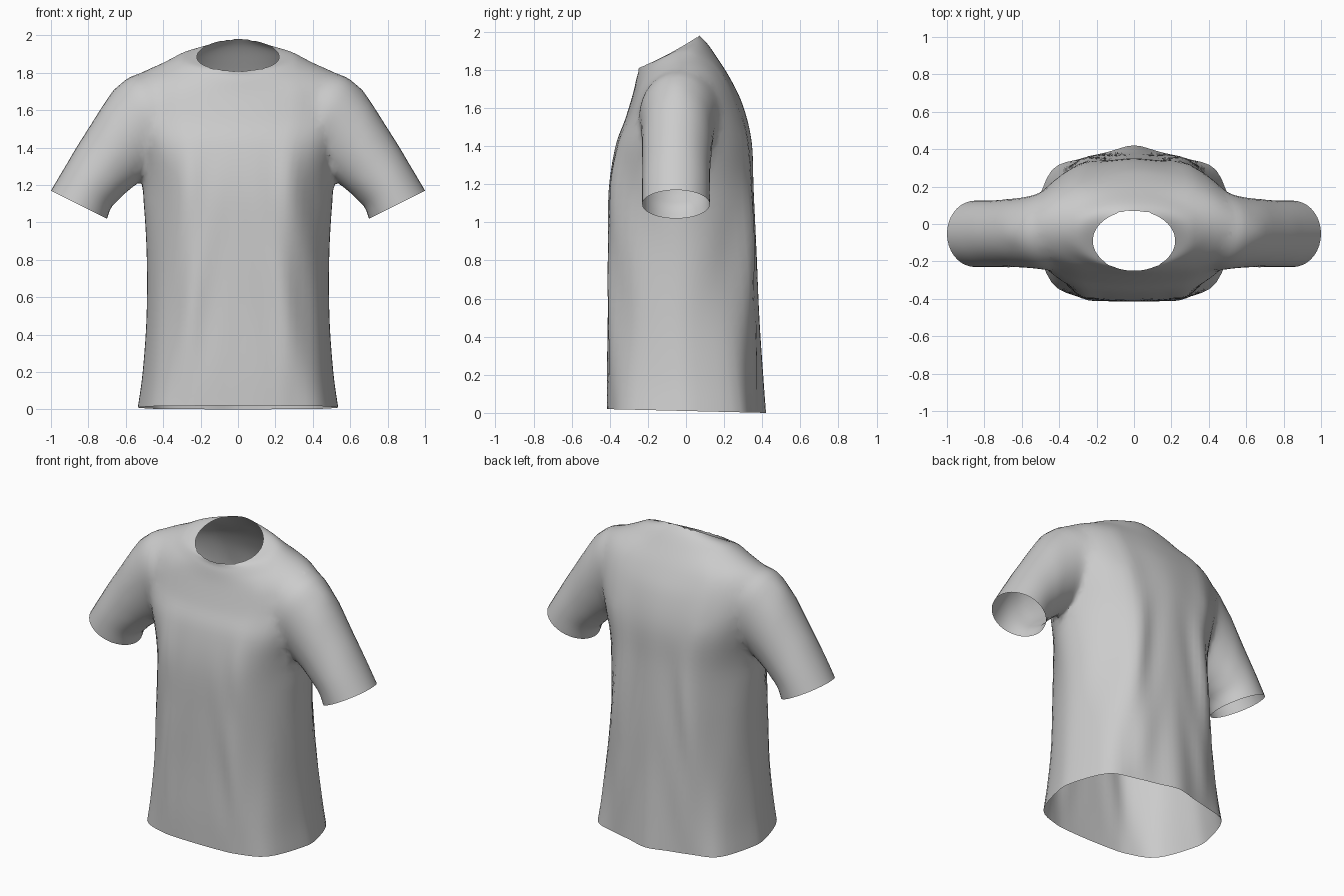
import bpy, bmesh, math
from mathutils import Vector

if "Cube" in bpy.data.objects:
    bpy.data.objects.remove(bpy.data.objects["Cube"])


def make_material(name, value):
    mat = bpy.data.materials.new(name)
    mat.use_nodes = True
    colour = (value, value, value, 1)
    mat.diffuse_color = colour
    mat.node_tree.nodes["Principled BSDF"].inputs["Base Color"].default_value = colour
    return mat


cloth = make_material("grey cloth", 0.6)


def spline(points, steps, closed):
    """Smooth curve through the points."""
    n = len(points)
    pick = (lambda i: points[i % n]) if closed else (lambda i: points[max(0, min(n - 1, i))])
    out = []
    for i in range(n if closed else n - 1):
        a, b, c, d = (pick(i + k) for k in (-1, 0, 1, 2))
        for s in range(steps):
            t = s / steps
            out.append(b + (c - a) * (t / 2) + (a * 2 - b * 5 + c * 4 - d) * (t * t / 2)
                       + (b * 3 - a - c * 3 + d) * (t ** 3 / 2))
    if not closed:
        out.append(points[-1])
    return out


def loft(name, rings, ring_steps, length_steps):
    """Closed tube through rings of equal point count, with one face as cap at each end."""
    rings = [spline(r, ring_steps, True) for r in rings]
    columns = [spline(list(col), length_steps, False) for col in zip(*rings)]
    bm = bmesh.new()
    rows = [[bm.verts.new(p) for p in row] for row in zip(*columns)]
    for low, high in zip(rows, rows[1:]):
        for i in range(len(low)):
            bm.faces.new((low[i - 1], low[i], high[i], high[i - 1]))
    bm.faces.new(rows[0])
    bm.faces.new(rows[-1])
    bmesh.ops.recalc_face_normals(bm, faces=bm.faces)
    mesh = bpy.data.meshes.new(name)
    bm.to_mesh(mesh)
    bm.free()
    mesh.materials.append(cloth)
    obj = bpy.data.objects.new(name, mesh)
    bpy.context.collection.objects.link(obj)
    return obj


def torso_ring(w, c, h, drape, yf, zf, yb, zb, lift):
    """Half width w; drape blends an oval into flat panels of half width c whose sides
    have fullness h; lift raises the shoulder line."""
    m = c + (w - c) * 0.65
    back = min(0.93, 0.35 / yb)
    panel = [(0, -1), (c * 0.55, -0.99), (c, -0.95), (m, -h), (w, -0.2),
             (w, 0.15), (m, h * 0.9), (c, back), (c * 0.5, 0.5 + back / 2), (0, 1)]
    half = []
    for i, (px, py) in enumerate(panel):
        t = math.pi * i / 9
        half.append((w * math.sin(t) * (1 - drape) + px * drape,
                     -math.cos(t) * (1 - drape) + py * drape))
    outline = half + [(-x, y) for x, y in half[-2:0:-1]]
    return [Vector((x, (yf + yb) / 2 + y * (yb - yf) / 2,
                    zf + (zb - zf) * (y + 1) / 2 + lift * (x / w) ** 2))
            for x, y in outline]


# Body: hem to collar
body_levels = [
    (0.525, 0.28, 0.76, 1, -0.415, 0.02, 0.42, 0.0, 0),
    (0.50, 0.28, 0.72, 1, -0.415, 0.2, 0.405, 0.2, 0),
    (0.48, 0.28, 0.66, 1, -0.41, 0.5, 0.385, 0.5, 0),
    (0.48, 0.28, 0.6, 1, -0.41, 0.85, 0.37, 0.85, 0),
    (0.50, 0.28, 0.58, 1, -0.405, 1.17, 0.355, 1.17, 0),
    (0.53, 0.3, 0.72, 0.9, -0.37, 1.4, 0.345, 1.42, 0),
    (0.57, 0.33, 0.7, 0.6, -0.32, 1.54, 0.30, 1.61, 0.02),
    (0.55, 0.34, 0.65, 0.3, -0.28, 1.67, 0.235, 1.75, 0.06),
    (0.41, 0.3, 0.6, 0, -0.26, 1.755, 0.16, 1.87, 0.03),
    (0.31, 0.2, 0.6, 0, -0.25, 1.79, 0.11, 1.94, 0.02),
    (0.22, 0.1, 0.6, 0, -0.25, 1.81, 0.07, 1.98, -0.01),
]
shirt = loft("shirt", [torso_ring(*r) for r in body_levels], 4, 5)

# Drape folds running down from the armpits
for v in shirt.data.vertices:
    x, y, z = v.co
    fade = max(0, math.sin(math.pi * min(1, z / 1.5))) * min(1, abs(x) / 0.3)
    v.co.y += 0.008 * fade * math.sin(30 * abs(x) + 7 * z)


def sleeve_ring(top, bottom, yf, yb, side):
    """Oval spanning a top and a bottom point given in x and z."""
    a, b = Vector((top[0], 0, top[1])), Vector((bottom[0], 0, bottom[1]))
    ring = []
    for i in range(12):
        t = math.tau * i / 12
        p = (a + b) / 2 + (a - b) / 2 * math.cos(t)
        p.y = (yf + yb) / 2 + (yb - yf) / 2 * math.sin(t)
        p.x *= side
        ring.append(p)
    return ring


# Sleeves: inside the shoulder to the cuff
sleeve_levels = [
    ((0.34, 1.80), (0.28, 1.42), -0.17, 0.11),
    ((0.50, 1.80), (0.38, 1.36), -0.245, 0.18),
    ((0.63, 1.75), (0.46, 1.27), -0.24, 0.155),
    ((0.82, 1.47), (0.58, 1.17), -0.23, 0.13),
    ((0.92, 1.305), (0.67, 1.09), -0.23, 0.125),
    ((1.0, 1.17), (0.70, 1.02), -0.23, 0.125),
]
for side in (-1, 1):
    sleeve = loft("sleeve", [sleeve_ring(*r, side) for r in sleeve_levels], 3, 5)
    sleeve.hide_render = True
    union = shirt.modifiers.new("join sleeve", "BOOLEAN")
    union.operation = "UNION"
    union.solver = "EXACT"
    union.object = sleeve

joined = bpy.data.meshes.new_from_object(
    shirt.evaluated_get(bpy.context.evaluated_depsgraph_get()))
shirt.modifiers.clear()
shirt.data = joined
for obj in [o for o in bpy.data.objects if o.name.startswith("sleeve")]:
    bpy.data.objects.remove(obj)

# Open the hem, collar and cuffs, then soften the armhole seams
bm = bmesh.new()
bm.from_mesh(joined)
caps = [f for f in bm.faces if len(f.verts) >= 20]
bmesh.ops.delete(bm, geom=caps, context="FACES")
bmesh.ops.remove_doubles(bm, verts=bm.verts, dist=0.008)
seam = [v for v in bm.verts if 0.32 < abs(v.co.x) < 0.66 and v.co.z > 1.13
        and not v.is_boundary]
for _ in range(6):
    bmesh.ops.smooth_vert(bm, verts=seam, factor=0.5, use_axis_x=True,
                          use_axis_y=True, use_axis_z=True)
bm.to_mesh(joined)
bm.free()

bpy.ops.object.select_all(action="DESELECT")
shirt.select_set(True)
bpy.context.view_layer.objects.active = shirt
bpy.ops.object.shade_smooth_by_angle(angle=math.radians(75))
